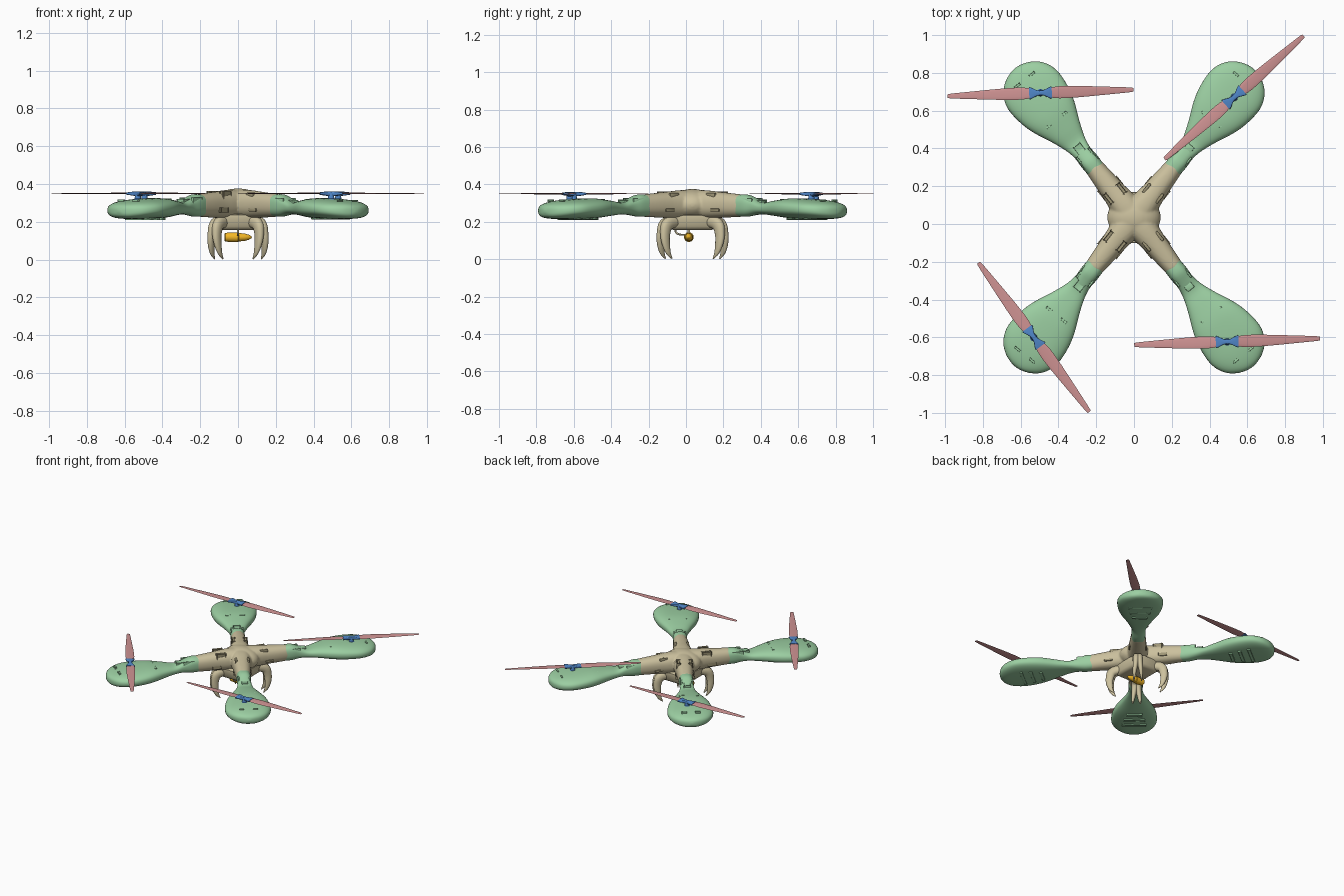
import bpy, bmesh
from math import sin, cos, pi, radians, copysign, sqrt
from mathutils import Vector, Matrix

if "Cube" in bpy.data.objects:
    bpy.data.objects.remove(bpy.data.objects["Cube"])

CY = 0.035                      # centre of the airframe along y
ARM = 51.5                      # arm angle from the x axis
ANGLES = {"back_right": ARM, "back_left": 180 - ARM,
          "front_left": 180 + ARM, "front_right": -ARM}

def material(name, rgb):
    m = bpy.data.materials.new(name)
    m.diffuse_color = (*rgb, 1)
    m.use_nodes = True
    m.node_tree.nodes["Principled BSDF"].inputs["Base Color"].default_value = m.diffuse_color
    return m

TAN = material("tan", (0.60, 0.53, 0.34))
DARK = material("dark_tan", (0.34, 0.30, 0.18))
GREEN = material("green", (0.33, 0.62, 0.36))
RED = material("red", (0.62, 0.29, 0.29))
BLUE = material("blue", (0.08, 0.24, 0.58))
ORANGE = material("orange", (0.90, 0.48, 0.02))

def frame(angle):
    return Matrix.Translation((0, CY, 0)) @ Matrix.Rotation(radians(angle), 4, 'Z')

def smooth(rows, k=4):
    """Catmull-Rom interpolation of number rows."""
    out = []
    for i in range(len(rows) - 1):
        p = [rows[max(i - 1, 0)], rows[i], rows[i + 1], rows[min(i + 2, len(rows) - 1)]]
        for s in range(k):
            t = s / k
            out.append([0.5 * (2 * b + (c - a) * t + (2 * a - 5 * b + 4 * c - d) * t * t
                        + (3 * b - a - 3 * c + d) * t ** 3) for a, b, c, d in zip(*p)])
    return out + [list(rows[-1])]

def loft(bm, sections, n=2.0, seg=28, mat=Matrix()):
    """Closed tube through (centre, u, v) superellipse sections."""
    rings = []
    for c, u, v in sections:
        ring = []
        for i in range(seg):
            a = 2 * pi * i / seg
            ca, sa = cos(a), sin(a)
            p = c + u * copysign(abs(ca) ** (2 / n), ca) + v * copysign(abs(sa) ** (2 / n), sa)
            ring.append(bm.verts.new(mat @ p))
        rings.append(ring)
    for a, b in zip(rings, rings[1:]):
        for i in range(seg):
            j = (i + 1) % seg
            bm.faces.new((a[i], a[j], b[j], b[i]))
    bm.faces.new(rings[0])
    bm.faces.new(rings[-1])

def radial(rows):
    """Rows (r, z, half width, half height) to sections along local x."""
    return [(Vector((r, 0, z)), Vector((0, w, 0)), Vector((0, 0, h))) for r, z, w, h in rows]

def finish(name, bm, mat, angle=40):
    bmesh.ops.recalc_face_normals(bm, faces=bm.faces)
    me = bpy.data.meshes.new(name)
    bm.to_mesh(me)
    bm.free()
    me.materials.append(mat)
    ob = bpy.data.objects.new(name, me)
    bpy.context.collection.objects.link(ob)
    bpy.ops.object.select_all(action='DESELECT')
    ob.select_set(True)
    bpy.context.view_layer.objects.active = ob
    bpy.ops.object.shade_smooth_by_angle(angle=radians(angle))
    return ob

def block(name, size, matrix, mat, bevel=0.004, top=1.0):
    bm = bmesh.new()
    bmesh.ops.create_cube(bm, size=1)
    for v in bm.verts:
        k = top if v.co.z < 0 else 1
        v.co = matrix @ Vector((v.co.x * size[0] * k, v.co.y * size[1] * k, v.co.z * size[2]))
    bmesh.ops.bevel(bm, geom=bm.edges[:], offset=bevel, segments=2, affect='EDGES', profile=0.5)
    return finish(name, bm, mat)

# Body: four lofted arms and a centre dome fused together
bm = bmesh.new()
arm_rows = smooth([(-0.03, 0.292, 0.075, 0.078), (0.08, 0.292, 0.076, 0.077),
                   (0.18, 0.290, 0.064, 0.070), (0.27, 0.288, 0.057, 0.064),
                   (0.345, 0.286, 0.050, 0.059)])
for a in ANGLES.values():
    loft(bm, radial(arm_rows), 2.3, 32, frame(a))
bmesh.ops.create_uvsphere(bm, u_segments=32, v_segments=20, radius=1, matrix=Matrix.Translation(
    (0, CY, 0.292)) @ Matrix.Diagonal((0.142, 0.115, 0.084, 1)))
body = finish("body", bm, TAN)
rm = body.modifiers.new("fuse", 'REMESH')
rm.mode, rm.voxel_size, rm.use_smooth_shade = 'VOXEL', 0.007, True
sm = body.modifiers.new("soften", 'SMOOTH')
sm.factor, sm.iterations = 0.5, 6

# Belly block that carries the legs and the camera
block("belly", (0.23, 0.28, 0.085), Matrix.Translation((0, CY, 0.198)), TAN, 0.02, 0.85)

pod_rows = smooth([(0.325, 0.286, 0.050, 0.058), (0.38, 0.286, 0.052, 0.058),
                   (0.44, 0.279, 0.050, 0.042), (0.50, 0.271, 0.062, 0.032),
                   (0.58, 0.272, 0.092, 0.041), (0.68, 0.272, 0.136, 0.052),
                   (0.76, 0.270, 0.158, 0.054), (0.843, 0.267, 0.166, 0.052),
                   (0.90, 0.264, 0.156, 0.049), (0.95, 0.260, 0.128, 0.044),
                   (0.985, 0.257, 0.086, 0.036), (1.003, 0.256, 0.044, 0.024),
                   (1.010, 0.256, 0.010, 0.007)])
leg_rows = smooth([(0.115, 0.205, 0.008, 0.032, 0.028), (0.180, 0.186, 0.011, 0.034, 0.026),
                   (0.199, 0.135, 0.015, 0.029, 0.021), (0.199, 0.085, 0.021, 0.024, 0.016),
                   (0.187, 0.037, 0.026, 0.015, 0.010), (0.163, 0.003, 0.028, 0.003, 0.003)])

for side, a in ANGLES.items():
    F = frame(a)
    # Teardrop pod with flared neck
    bm = bmesh.new()
    loft(bm, radial(pod_rows), 2.5, 40, F)
    finish(side + "_pod", bm, GREEN)

    # Neck latch and collar ribs
    block(side + "_latch", (0.045, 0.045, 0.03), F @ Matrix.Translation((0.465, 0, 0.300)), GREEN)
    for s in (-1, 1):
        block(side + "_neck_rib", (0.075, 0.010, 0.05),
              F @ Matrix.Translation((0.40, s * 0.040, 0.300)), GREEN, 0.003)
        # Vents on the shoulders of the body
        block(side + "_vent", (0.062, 0.018, 0.03),
              F @ Matrix.Translation((0.162, s * 0.044, 0.340)), DARK, 0.007)
        block(side + "_lower_vent", (0.06, 0.012, 0.016),
              F @ Matrix.Translation((0.20, s * 0.060, 0.262)), DARK, 0.004)

    # Small cooling slots on top and step ribs underneath the pod
    for r, y in ((0.66, 0.05), (0.66, -0.05), (0.93, 0.05), (0.93, -0.05)):
        block(side + "_slot", (0.012, 0.035, 0.008),
              F @ Matrix.Translation((r, y, 0.312 if r > 0.8 else 0.316)), GREEN, 0.002)
    for r, w in ((0.70, 0.11), (0.77, 0.15), (0.84, 0.17)):
        block(side + "_under_rib", (0.022, w, 0.012),
              F @ Matrix.Translation((r, 0, 0.219)), GREEN, 0.003)

    # Claw leg: two curved prongs
    bm = bmesh.new()
    for s in (-1, 1):
        secs = []
        for i, (r, z, y, thick, wide) in enumerate(leg_rows):
            p, q = leg_rows[max(i - 1, 0)], leg_rows[min(i + 1, len(leg_rows) - 1)]
            t = Vector((q[0] - p[0], 0, q[1] - p[1])).normalized()
            secs.append((Vector((r, s * y, z)), Vector((-t.z, 0, t.x)) * thick,
                         Vector((0, wide, 0))))
        loft(bm, secs, 2.2, 16, F)
    finish(side + "_leg", bm, TAN)

# Rotors: position and blade direction of each
ROTORS = {"back_left": (-0.495, 0.694, 2), "back_right": (0.53, 0.67, 41.6),
          "front_left": (-0.53, -0.60, -53.4), "front_right": (0.493, -0.623, 2)}
blade_rows = smooth([(0.045, 0, 0.024, 0.003), (0.10, 0, 0.032, 0.003), (0.20, 0, 0.030, 0.0025),
                     (0.35, 0, 0.021, 0.002), (0.47, 0, 0.013, 0.0015), (0.492, 0, 0.009, 0.001)], 3)
hub_rows = smooth([(-0.060, 0.349, 0.033, 0.007), (-0.045, 0.349, 0.028, 0.009),
                   (-0.015, 0.348, 0.014, 0.012), (0.015, 0.348, 0.014, 0.012),
                   (0.045, 0.349, 0.028, 0.009), (0.060, 0.349, 0.033, 0.007)], 3)
stem_rows = [(0.295, 0.026), (0.315, 0.026), (0.322, 0.017), (0.340, 0.015), (0.358, 0.012)]
for side, (x, y, ang) in ROTORS.items():
    M = Matrix.Translation((x, y, 0)) @ Matrix.Rotation(radians(ang), 4, 'Z')
    # Two tapered blades with slight pitch
    bm = bmesh.new()
    for turn in (0, pi):
        loft(bm, radial(blade_rows), 2, 12, M @ Matrix.Translation((0, 0, 0.350))
             @ Matrix.Rotation(turn, 4, 'Z') @ Matrix.Rotation(radians(4), 4, 'X'))
    finish(side + "_blades", bm, RED)
    # Bow-tie hub on a motor stem
    bm = bmesh.new()
    loft(bm, radial(hub_rows), 4, 20, M)
    loft(bm, [(Vector((0, 0, z)), Vector((r, 0, 0)), Vector((0, r, 0))) for z, r in stem_rows],
         2, 20, M)
    finish(side + "_hub", bm, BLUE)

# Bullet-shaped camera hung under the belly
bm = bmesh.new()
cam_rows = [(-0.072, 0.018), (-0.067, 0.023), (-0.03, 0.026), (0.0, 0.026), (0.004, 0.022),
            (0.035, 0.020), (0.058, 0.013), (0.070, 0.006), (0.073, 0.001)]
loft(bm, [(Vector((x, 0.015, 0.118)), Vector((0, r, 0)), Vector((0, 0, r))) for x, r in cam_rows],
     2, 24)
finish("camera", bm, ORANGE)

# Curved camera bracket
bm = bmesh.new()
path = smooth([(-0.055, 0.165), (-0.055, 0.145), (-0.035, 0.132), (-0.005, 0.130), (0.015, 0.125)])
secs = []
for i, (y, z) in enumerate(path):
    p, q = path[max(i - 1, 0)], path[min(i + 1, len(path) - 1)]
    t = Vector((0, q[0] - p[0], q[1] - p[1])).normalized()
    secs.append((Vector((0, y, z)), Vector((0.006, 0, 0)), Vector((0, -t.z, t.y)) * 0.005))
loft(bm, secs, 2, 12)
finish("camera_bracket", bm, TAN)
block("camera_post", (0.010, 0.012, 0.05), Matrix.Translation((0, 0.015, 0.152)), TAN, 0.002)
